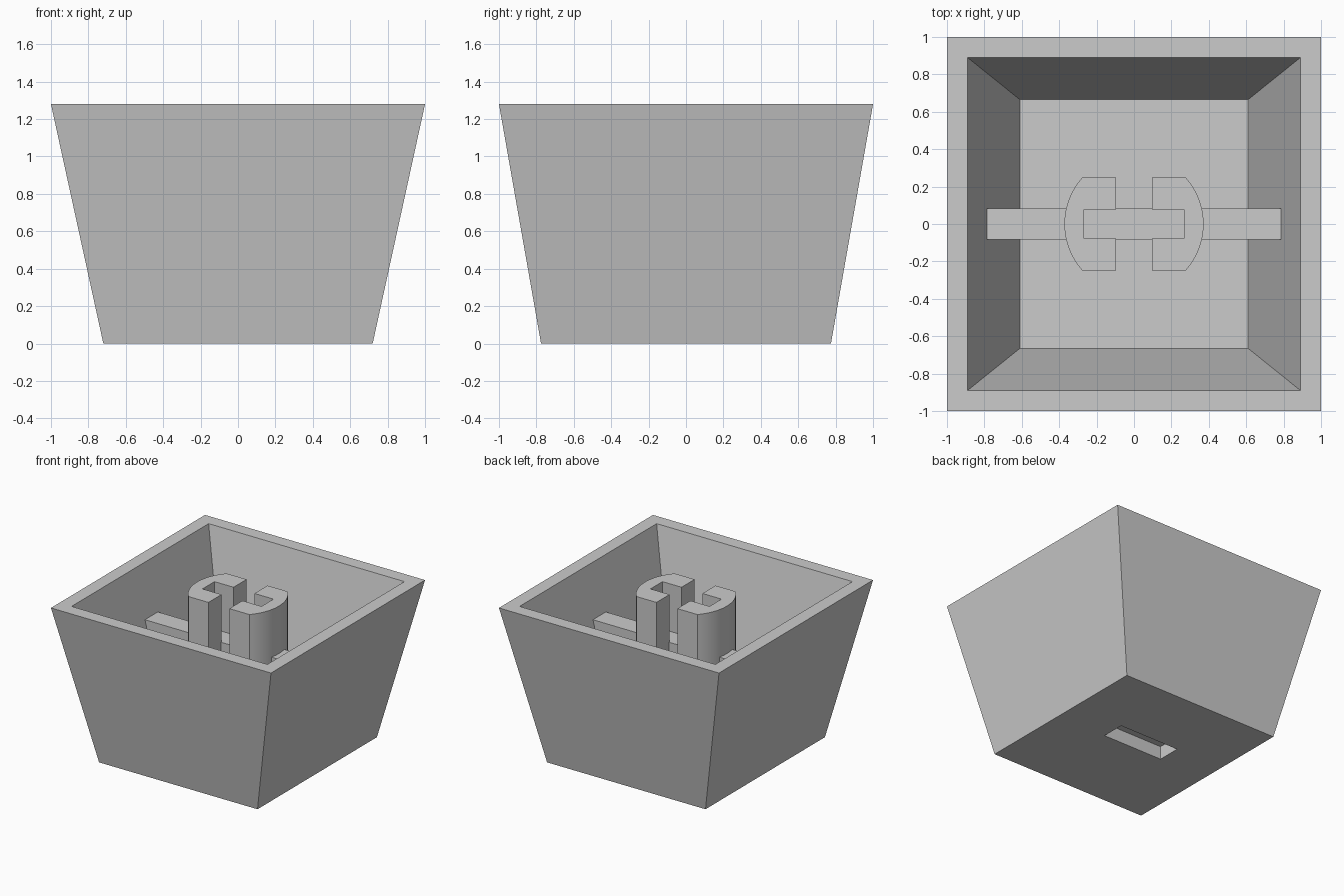
import bpy, bmesh, math

if "Cube" in bpy.data.objects:
    bpy.data.objects.remove(bpy.data.objects["Cube"], do_unlink=True)

HEIGHT = 1.28
FLOOR = 0.22

grey = bpy.data.materials.new("light_grey")
grey.use_nodes = True
colour = (0.6, 0.6, 0.6, 1)
grey.diffuse_color = colour
grey.node_tree.nodes["Principled BSDF"].inputs["Base Color"].default_value = colour


def loft(name, lower, upper, z0, z1):
    """Solid between two matching outlines at heights z0 and z1."""
    bm = bmesh.new()
    low = [bm.verts.new((x, y, z0)) for x, y in lower]
    top = [bm.verts.new((x, y, z1)) for x, y in upper]
    bm.faces.new(low[::-1])
    bm.faces.new(top)
    n = len(low)
    for i in range(n):
        j = (i + 1) % n
        bm.faces.new((low[i], low[j], top[j], top[i]))
    bmesh.ops.recalc_face_normals(bm, faces=bm.faces)
    mesh = bpy.data.meshes.new(name)
    bm.to_mesh(mesh)
    bm.free()
    mesh.materials.append(grey)
    obj = bpy.data.objects.new(name, mesh)
    bpy.context.collection.objects.link(obj)
    return obj


def rect(hx, hy, cx=0, cy=0):
    return [(cx - hx, cy - hy), (cx + hx, cy - hy), (cx + hx, cy + hy), (cx - hx, cy + hy)]


def cut(target, cutter):
    mod = target.modifiers.new(cutter.name, "BOOLEAN")
    mod.operation = "DIFFERENCE"
    mod.solver = "EXACT"
    mod.object = cutter
    bpy.context.view_layer.objects.active = target
    bpy.ops.object.modifier_apply(modifier=mod.name)
    bpy.data.objects.remove(cutter, do_unlink=True)


# Tapered shell, hollow from the top, with a shallow recess underneath
shell = loft("shell", rect(0.72, 0.775), rect(1, 1), 0, HEIGHT)
over = 0.1
grow = over / (HEIGHT - FLOOR)
cavity = loft("cavity", rect(0.61, 0.665),
              rect(0.89 + 0.28 * grow, 0.89 + 0.225 * grow), FLOOR, HEIGHT + over)
cut(shell, cavity)
recess = rect(0.275, 0.097, -0.01, 0.068)
cut(shell, loft("recess", recess, recess, -0.1, 0.108))

# Cross rib, its ends sunk into the sloping walls
loft("cross_rib", rect(0.64, 0.084), rect(0.81, 0.084), FLOOR - 0.02, 0.89)

# Two C-shaped stem halves, round on the outside
radius, flat, gap, pocket_x, pocket_y = 0.372, 0.248, 0.095, 0.268, 0.078
reach = math.asin(flat / radius)
steps = 16
arc = [(radius * math.cos(a), radius * math.sin(a))
       for a in (reach * (2 * i / steps - 1) for i in range(steps + 1))]
inner = [(gap, flat), (gap, pocket_y), (pocket_x, pocket_y),
         (pocket_x, -pocket_y), (gap, -pocket_y), (gap, -flat)]
for side, name in ((1, "left_stem"), (-1, "right_stem")):
    outline = [(side * x, y) for x, y in arc + inner]
    stem = loft(name, outline, outline, FLOOR - 0.02, HEIGHT)
    bpy.ops.object.select_all(action="DESELECT")
    stem.select_set(True)
    bpy.context.view_layer.objects.active = stem
    bpy.ops.object.shade_smooth_by_angle(angle=math.radians(30))
